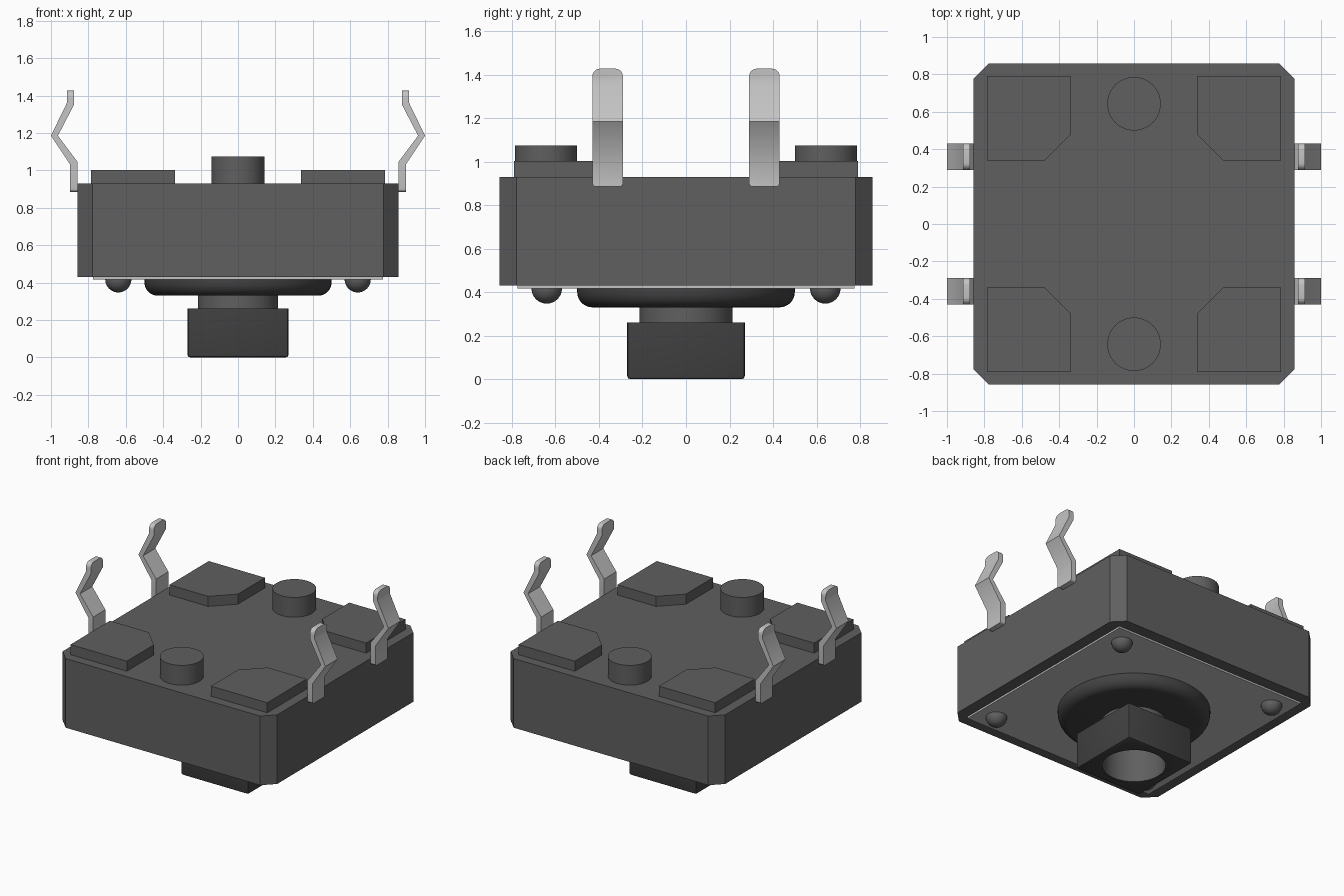
import bpy, bmesh, math
from mathutils import Vector

cube = bpy.data.objects.get("Cube")
if cube:
    bpy.data.objects.remove(cube, do_unlink=True)


def material(name, v):
    m = bpy.data.materials.new(name)
    m.use_nodes = True
    m.diffuse_color = (v, v, v, 1)
    m.node_tree.nodes["Principled BSDF"].inputs["Base Color"].default_value = (v, v, v, 1)
    return m


GREY = material("dark grey plastic", 0.115)
BLACK = material("black plastic", 0.055)
METAL = material("light metal", 0.55)


def finish(name, bm, mat, smooth=False):
    bmesh.ops.recalc_face_normals(bm, faces=bm.faces)
    me = bpy.data.meshes.new(name)
    bm.to_mesh(me)
    bm.free()
    ob = bpy.data.objects.new(name, me)
    bpy.context.collection.objects.link(ob)
    me.materials.append(mat)
    if smooth:
        bpy.ops.object.select_all(action='DESELECT')
        ob.select_set(True)
        bpy.context.view_layer.objects.active = ob
        bpy.ops.object.shade_smooth_by_angle(angle=math.radians(35))
    return ob


def extrude(points, offset):
    """Closed outline of 3D points pushed along an offset."""
    bm = bmesh.new()
    face = bm.faces.new([bm.verts.new(p) for p in points])
    res = bmesh.ops.extrude_face_region(bm, geom=[face], use_keep_orig=True)
    verts = [g for g in res["geom"] if isinstance(g, bmesh.types.BMVert)]
    bmesh.ops.translate(bm, verts=verts, vec=offset)
    return bm


def prism(name, outline, z0, z1, mat):
    bm = extrude([(x, y, z0) for x, y in outline], (0, 0, z1 - z0))
    return finish(name, bm, mat)


def lathe(name, profile, mat, x=0, y=0, steps=48):
    """Spin a radius/height profile about a vertical axis at x, y."""
    bm = bmesh.new()
    vs = [bm.verts.new((x + r, y, z)) for r, z in profile]
    edges = [bm.edges.new(pair) for pair in zip(vs, vs[1:])]
    bmesh.ops.spin(bm, geom=vs + edges, cent=(x, y, 0), axis=(0, 0, 1),
                   angle=math.tau, steps=steps, use_duplicate=False)
    bmesh.ops.remove_doubles(bm, verts=bm.verts, dist=1e-5)
    return finish(name, bm, mat, True)


def arc(cx, cz, r, a0, a1, n=8):
    angles = [math.radians(a0 + (a1 - a0) * i / n) for i in range(n + 1)]
    return [(cx + r * math.cos(a), cz + r * math.sin(a)) for a in angles]


# Housing with chamfered corners
h, c = 0.858, 0.08
prism("housing", [(-h, c - h), (c - h, -h), (h - c, -h), (h, c - h),
                  (h, h - c), (h - c, h), (c - h, h), (-h, h - c)], 0.43, 0.93, GREY)

# Metal cover sheet under the housing
p = 0.775
prism("cover_plate", [(-p, -p), (p, -p), (p, p), (-p, p)], 0.417, 0.435, METAL)

# Corner pads, rivets and legs in all four quadrants
leg_profile = [(0.858, 0.885), (0.897, 0.885), (0.897, 1.03), (1.0, 1.185),
               (0.915, 1.36), (0.915, 1.427), (0.877, 1.427), (0.877, 1.35),
               (0.963, 1.185), (0.858, 1.045)]
for sx, side in ((1, "left"), (-1, "right")):
    for sy, end in ((-1, "front"), (1, "back")):
        tag = f"{end}_{side}"
        pad = [(0.787, 0.34), (0.787, 0.79), (0.337, 0.79), (0.337, 0.48), (0.477, 0.34)]
        prism("pad_" + tag, [(sx * x, sy * y) for x, y in pad], 0.925, 1.003, GREY)

        lathe("rivet_" + tag, [(0, 0.425), (0.07, 0.425)] + arc(0, 0.417, 0.07, 0, -90),
              GREY, sx * 0.64, sy * 0.64, 32)

        # Bent strip with rounded tip and foot corners
        y0 = sy * 0.36 - 0.07
        bm = extrude([(sx * x, y0, z) for x, z in leg_profile], (0, 0.14, 0))
        for level, radius in ((1.427, 0.035), (0.885, 0.016)):
            corners = [e for e in bm.edges
                       if all(abs(v.co.z - level) < 1e-4 for v in e.verts)
                       and abs(e.verts[0].co.y - e.verts[1].co.y) < 1e-4]
            bmesh.ops.bevel(bm, geom=corners, offset=radius, segments=5,
                            profile=0.5, affect='EDGES')
        finish("leg_" + tag, bm, METAL, True)

# Locating pegs
for sy, end in ((-1, "front"), (1, "back")):
    lathe("peg_" + end, [(0, 0.925), (0.143, 0.925), (0.143, 1.073), (0, 1.073)],
          GREY, 0, sy * 0.643)

# Round collar with a soft lower rim
lathe("collar", [(0, 0.42), (0.5, 0.42), (0.5, 0.405)]
      + arc(0.43, 0.4, 0.07, 0, -90) + [(0, 0.33)], BLACK, steps=64)

# Hollow plunger sleeve
lathe("plunger", [(0, 0.25), (0.207, 0.25), (0.207, 0.003), (0.214, 0.003),
                  (0.214, 0.4), (0, 0.4)], GREY)

# Square button cap, bevelled on its sides and lower face, bored for the plunger
b = 0.27
bm = extrude([(-b, -b, 0), (b, -b, 0), (b, b, 0), (-b, b, 0)], (0, 0, 0.26))
edges = [e for e in bm.edges if min(v.co.z for v in e.verts) < 0.01]
bmesh.ops.bevel(bm, geom=edges, offset=0.014, segments=2, profile=0.5, affect='EDGES')
cap = finish("button_cap", bm, BLACK)
cutter = lathe("bore_cutter", [(0, -0.1), (0.214, -0.1), (0.214, 0.4), (0, 0.4)], BLACK)
cutter.hide_render = True
mod = cap.modifiers.new("bore", 'BOOLEAN')
mod.operation = 'DIFFERENCE'
mod.solver = 'EXACT'
mod.object = cutter
bpy.ops.object.select_all(action='DESELECT')
cap.select_set(True)
bpy.context.view_layer.objects.active = cap
bpy.ops.object.modifier_apply(modifier=mod.name)
bpy.data.objects.remove(cutter, do_unlink=True)
bpy.ops.object.shade_smooth_by_angle(angle=math.radians(30))
